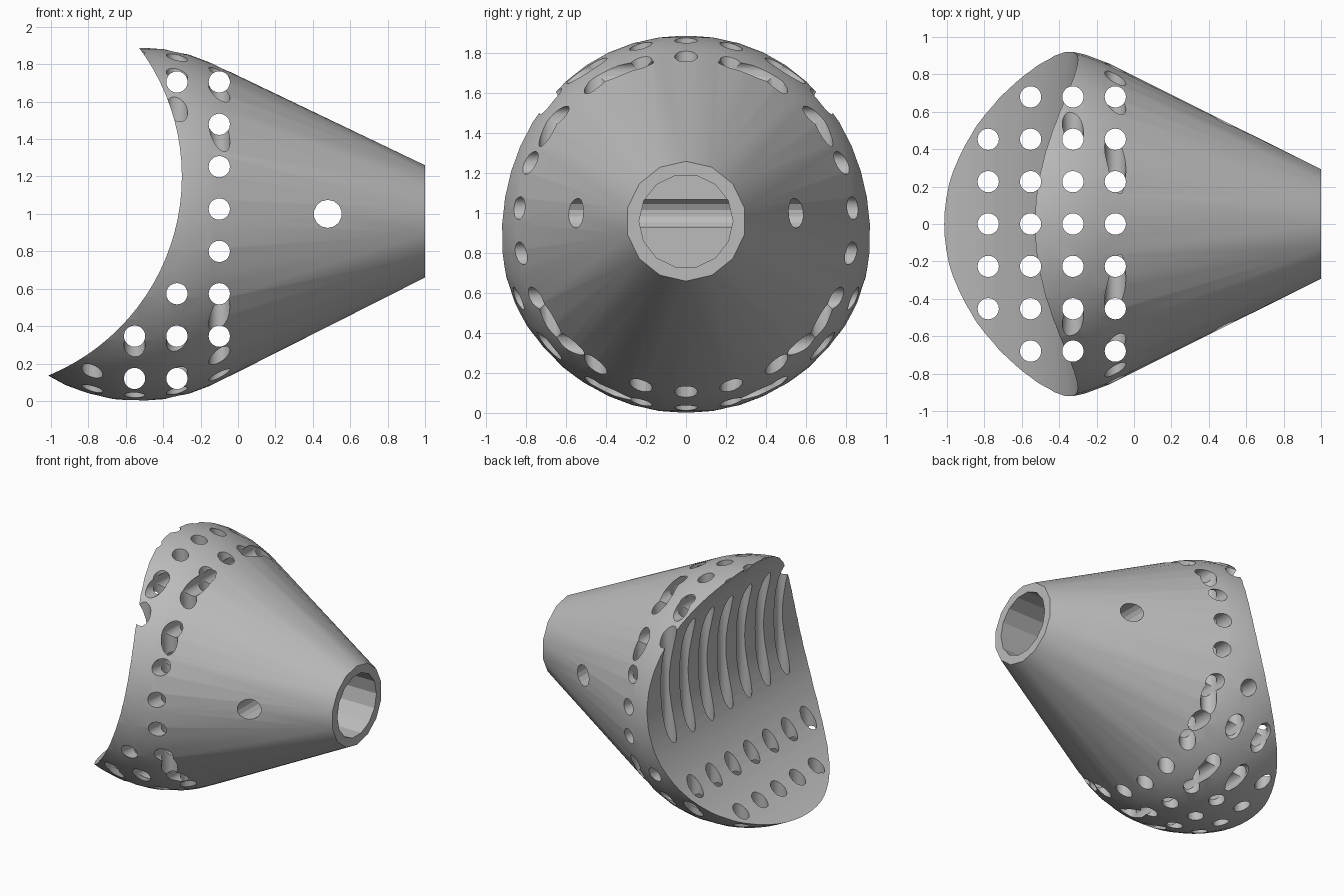
import bpy, bmesh, math
from mathutils import Matrix, Vector

if "Cube" in bpy.data.objects:
    bpy.data.objects.remove(bpy.data.objects["Cube"], do_unlink=True)

grey = bpy.data.materials.new("plain grey")
grey.use_nodes = True
colour = (0.5, 0.5, 0.5, 1)
grey.diffuse_color = colour
grey.node_tree.nodes["Principled BSDF"].inputs["Base Color"].default_value = colour

TURN = {"x": Matrix.Rotation(math.pi / 2, 4, "Y"),
        "y": Matrix.Rotation(math.pi / 2, 4, "X"),
        "z": Matrix()}


def make_object(name, bm):
    bmesh.ops.recalc_face_normals(bm, faces=bm.faces)
    mesh = bpy.data.meshes.new(name)
    bm.to_mesh(mesh)
    bm.free()
    mesh.materials.append(grey)
    obj = bpy.data.objects.new(name, mesh)
    bpy.context.collection.objects.link(obj)
    return obj


def rods(name, axis, centres, radius, length, sides):
    """One cutter holding a straight cylinder at each centre."""
    bm = bmesh.new()
    for c in centres:
        bmesh.ops.create_cone(bm, cap_ends=True, segments=sides, radius1=radius,
                              radius2=radius, depth=length,
                              matrix=Matrix.Translation(c) @ TURN[axis])
    return make_object(name, bm)


# Body: convex hull of a ball and a small end ring
bm = bmesh.new()
bmesh.ops.create_uvsphere(bm, u_segments=44, v_segments=22, radius=0.945,
                          matrix=Matrix.Translation((-0.53, 0, 0.945)))
for i in range(14):
    a = math.tau * i / 14
    bm.verts.new((1, 0.3 * math.sin(a), 0.96 + 0.3 * math.cos(a)))
hull = bmesh.ops.convex_hull(bm, input=bm.verts)
inside = {v for v in hull["geom_interior"] if isinstance(v, bmesh.types.BMVert)}
unused = {f for f in bm.faces if any(v in inside for v in f.verts)}
bmesh.ops.delete(bm, geom=list(unused), context="FACES")
bmesh.ops.delete(bm, geom=[v for v in bm.verts if not v.link_faces], context="VERTS")
bmesh.ops.dissolve_limit(bm, angle_limit=0.002, verts=bm.verts, edges=bm.edges)
body = make_object("drilled_body", bm)

# Drill pattern on a regular pitch
PITCH = 0.2265
columns = [-0.1 - PITCH * i for i in range(4)]
levels = [0.12 + PITCH * i for i in range(8)]
upright = [Vector((x, PITCH * j, 1)) for i, x in enumerate(columns)
           for j in range(-3, 4) if i < 3 or abs(j) < 3]
rows = {0: range(1, 8), 1: (0, 1, 2, 7), 2: (0, 1)}
cross = [Vector((columns[i], 0, levels[k])) for i, ks in rows.items() for k in ks]

cutters = [
    rods("concave_cutter", "y", [(-1.45, 0, 1.2)], 1.15, 3, 96),
    rods("socket_cutter", "x", [(1.01, 0, 0.96)], 0.235, 1.0, 14),
    rods("upright_drill", "z", upright, 0.057, 3, 20),
    rods("cross_drill", "y", cross, 0.057, 3, 20),
    rods("pin_drill", "y", [(0.48, 0, 1.0)], 0.075, 3, 14),
]
for cutter in cutters:
    cutter.hide_render = True
    mod = body.modifiers.new(cutter.name, "BOOLEAN")
    mod.operation = "DIFFERENCE"
    mod.solver = "EXACT"
    mod.object = cutter

# Bake the cuts and drop the cutters
bpy.context.view_layer.update()
graph = bpy.context.evaluated_depsgraph_get()
baked = bpy.data.meshes.new_from_object(body.evaluated_get(graph))
body.modifiers.clear()
body.data = baked
for cutter in cutters:
    bpy.data.objects.remove(cutter, do_unlink=True)

bpy.ops.object.select_all(action="DESELECT")
body.select_set(True)
bpy.context.view_layer.objects.active = body
bpy.ops.object.shade_smooth_by_angle(angle=math.radians(24))
